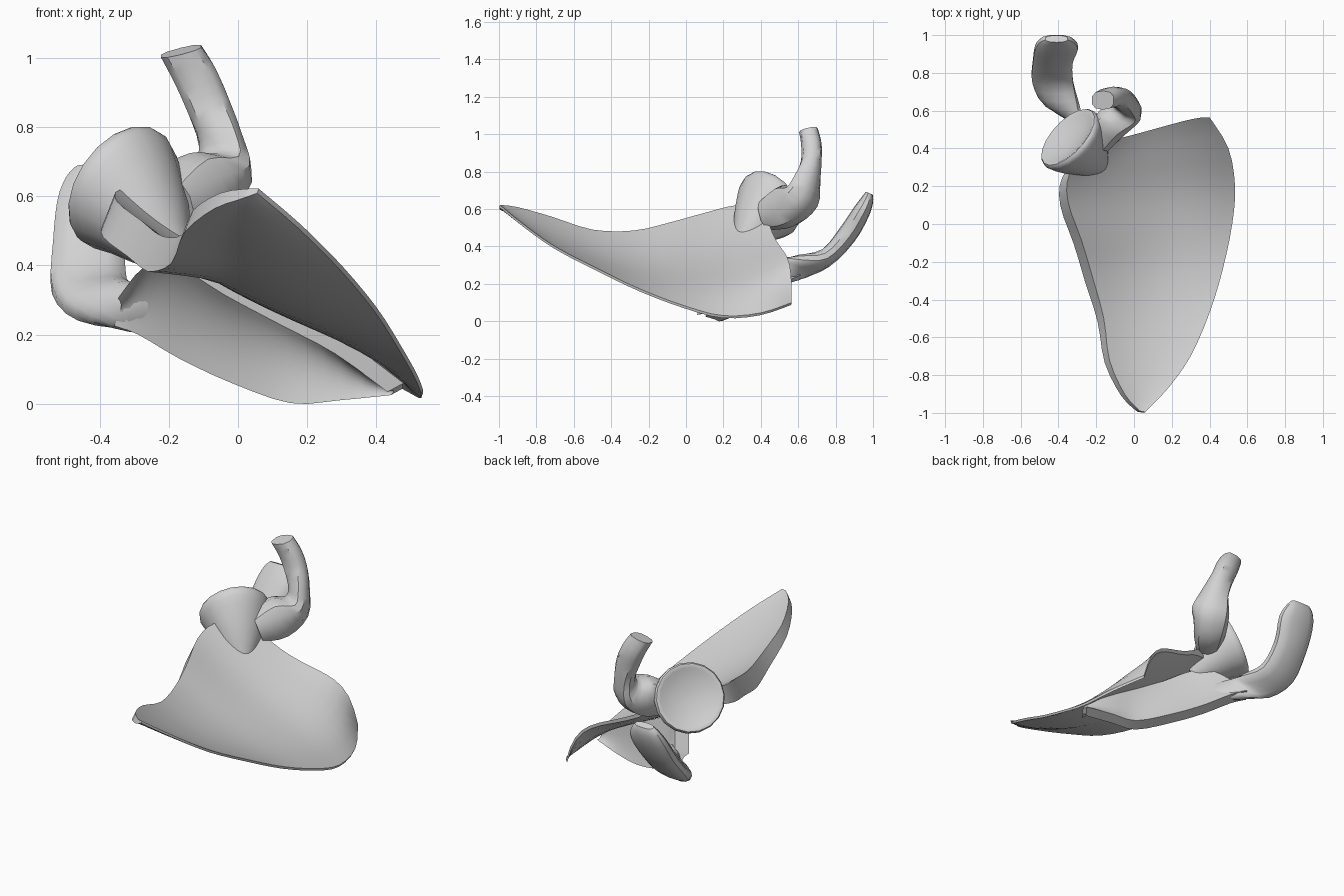
import bpy
import bmesh
import math
from mathutils import Vector

cube = bpy.data.objects.get("Cube")
if cube:
    bpy.data.objects.remove(cube, do_unlink=True)

bone = bpy.data.materials.new("bone_grey")
bone.use_nodes = True
bone_colour = (0.65, 0.65, 0.65, 1)
bone.diffuse_color = bone_colour
bone.node_tree.nodes["Principled BSDF"].inputs["Base Color"].default_value = bone_colour


def spline(sections, steps):
    """Pass a smooth curve through matching vectors of each section."""
    sections = [[Vector(v) for v in s] for s in sections]
    last = len(sections) - 1
    result = []
    for i in range(last):
        before, start = sections[max(i - 1, 0)], sections[i]
        end, after = sections[i + 1], sections[min(i + 2, last)]
        for k in range(steps):
            t = k / steps
            row = []
            for p, q, r, s in zip(before, start, end, after):
                row.append(q + (r - p) * t / 2
                           + (p - q * 2.5 + r * 2 - s / 2) * t ** 2
                           + (q * 3 - r * 3 + s - p) * t ** 3 / 2)
            result.append(row)
    result.append(sections[last])
    return result


def skin(name, rings):
    """Join rings of points into a closed solid with strip caps."""
    bm = bmesh.new()
    loops = [[bm.verts.new(p) for p in ring] for ring in rings]
    count = len(loops[0])
    for a, b in zip(loops, loops[1:]):
        for i in range(count):
            j = (i + 1) % count
            bm.faces.new((a[i], a[j], b[j], b[i]))
    for end in (loops[0], loops[-1]):
        for i in range(count // 2 - 1):
            bm.faces.new((end[i], end[i + 1], end[count - 2 - i], end[count - 1 - i]))
    bmesh.ops.recalc_face_normals(bm, faces=bm.faces)
    mesh = bpy.data.meshes.new(name)
    bm.to_mesh(mesh)
    bm.free()
    mesh.materials.append(bone)
    obj = bpy.data.objects.new(name, mesh)
    bpy.context.collection.objects.link(obj)
    bpy.ops.object.select_all(action="DESELECT")
    obj.select_set(True)
    bpy.context.view_layer.objects.active = obj
    bpy.ops.object.shade_smooth_by_angle(angle=math.radians(40))


def plate(name, edges, normal, above, below, steps=3, cuts=14):
    """Sheet between two edge curves, with its own height above and below."""
    normal = Vector(normal).normalized()
    rings = []
    rows = spline(edges, steps)
    for k, (a, b) in enumerate(rows):
        t = k / (len(rows) - 1)
        us = [i / cuts for i in range(cuts + 1)]
        top = [a.lerp(b, u) + normal * above(u, t) for u in us]
        bottom = [a.lerp(b, u) - normal * below(u, t) for u in us]
        rings.append(top + bottom[::-1])
    skin(name, rings)


def limb(name, sections, steps=3, sides=14, power=0.8):
    """Rounded limb through sections of centre and two half axes."""
    rings = []
    for centre, a, b in spline(sections, steps):
        ring = []
        for i in range(sides):
            angle = math.tau * (i + 0.5) / sides
            c, s = math.cos(angle), math.sin(angle)
            ring.append(centre + a * math.copysign(abs(c) ** power, c)
                        + b * math.copysign(abs(s) ** power, s))
        rings.append(ring)
    skin(name, rings)


# Broad blade: hollow along the middle, arched towards the upper corner
def blade_height(u, t):
    hollow = 0.15 * u * (1 - u) * math.sin(math.pi * t * 0.9)
    arch = 0.11 * math.sin(math.pi * u ** 2.4) * t ** 3
    return arch - hollow


def blade_depth(u, t):
    border = max(0, 1 - u / 0.28) ** 1.3
    return 0.028 - 0.014 * u + border * 0.085 * min(1, t * 2) - blade_height(u, t)


plate("blade", [
    ((0.03, -0.99, 0.622), (0.06, -0.995, 0.622)),
    ((-0.05, -0.9, 0.61), (0.18, -0.87, 0.52)),
    ((-0.13, -0.72, 0.56), (0.3, -0.7, 0.4)),
    ((-0.16, -0.5, 0.49), (0.4, -0.47, 0.28)),
    ((-0.22, -0.28, 0.485), (0.47, -0.24, 0.17)),
    ((-0.28, -0.08, 0.53), (0.52, 0, 0.08)),
    ((-0.35, 0.12, 0.585), (0.535, 0.2, 0.03)),
    ((-0.34, 0.27, 0.62), (0.5, 0.4, 0.045)),
    ((-0.22, 0.42, 0.61), (0.4, 0.565, 0.1)),
], (0.35, 0.2, 0.9), blade_height, blade_depth)


# Raised ridge under the blade, flared where it meets the blade
def ridge_front(u, t):
    return 0.018 + 0.05 * (1 - u) ** 3 + 0.015 * u ** 3


def ridge_back(u, t):
    return 0.016 + 0.02 * u ** 3


plate("ridge", [
    ((0.47, 0.11, 0.055), (0.46, 0.13, 0.035)),
    ((0.32, 0.16, 0.165), (0.31, 0.18, 0.02)),
    ((0.16, 0.2, 0.25), (0.17, 0.22, 0.012)),
    ((0, 0.25, 0.335), (0, 0.33, 0.07)),
    ((-0.14, 0.32, 0.42), (-0.15, 0.43, 0.14)),
    ((-0.23, 0.41, 0.42), (-0.27, 0.53, 0.21)),
    ((-0.31, 0.52, 0.325), (-0.34, 0.585, 0.235)),
], (-0.55, -0.76, -0.3), ridge_front, ridge_back, cuts=10)

# Flat hooked process that continues the ridge
limb("hooked_process", [
    ((-0.21, 0.45, 0.27), (0, 0.025, -0.05), (-0.008, -0.013, -0.008)),
    ((-0.29, 0.535, 0.275), (-0.02, 0.04, -0.065), (-0.02, -0.03, -0.01)),
    ((-0.38, 0.625, 0.295), (-0.09, 0.01, -0.045), (-0.02, -0.018, 0.035)),
    ((-0.43, 0.75, 0.34), (-0.11, 0, -0.01), (0, -0.02, 0.045)),
    ((-0.43, 0.86, 0.46), (-0.107, 0, 0), (0, -0.04, 0.035)),
    ((-0.41, 0.935, 0.58), (-0.115, 0, 0), (0, -0.04, 0.025)),
    ((-0.41, 0.97, 0.65), (-0.09, 0, 0), (0, -0.03, 0.015)),
    ((-0.41, 0.98, 0.685), (-0.06, 0, 0), (0, -0.018, 0.008)),
])

# Neck flaring to the shallow dished socket, its root sunk in the blade
facing = Vector((-0.65, 0.6, 0.45)).normalized()
upright = (Vector((0, 0, 1)) - facing * facing.z).normalized()
across = facing.cross(upright)
socket_centre = Vector((-0.35, 0.46, 0.635))
down = Vector((0, 0, -1))
profile = [(0.27, 0.05, 0.085), (0.19, 0.115, 0.05), (0.09, 0.17, 0.01),
           (0.03, 0.195, 0), (0, 0.187, 0), (0.005, 0.165, 0),
           (0.025, 0.1, 0), (0.035, 0.02, 0)]
limb("socket_neck", [
    (socket_centre - facing * depth + down * sink, upright * radius, across * radius)
    for depth, radius, sink in profile
], steps=2, sides=18, power=1)

# Upright beak-like process beside the socket
limb("beak_process", [
    ((-0.18, 0.44, 0.57), (0.05, -0.05, 0), (0.02, 0.02, -0.08)),
    ((-0.11, 0.54, 0.615), (0.075, -0.06, 0), (0.03, 0.03, -0.11)),
    ((-0.045, 0.62, 0.665), (0.085, -0.05, 0), (0.01, 0.06, -0.06)),
    ((-0.05, 0.65, 0.76), (0.065, -0.02, 0.01), (0, 0.065, -0.02)),
    ((-0.085, 0.67, 0.86), (0.062, 0, 0.02), (0, 0.055, 0)),
    ((-0.125, 0.67, 0.95), (0.06, 0, 0.025), (0, 0.055, 0)),
    ((-0.165, 0.655, 1.02), (0.06, 0, 0.015), (0, 0.05, 0.01)),
], sides=10)
